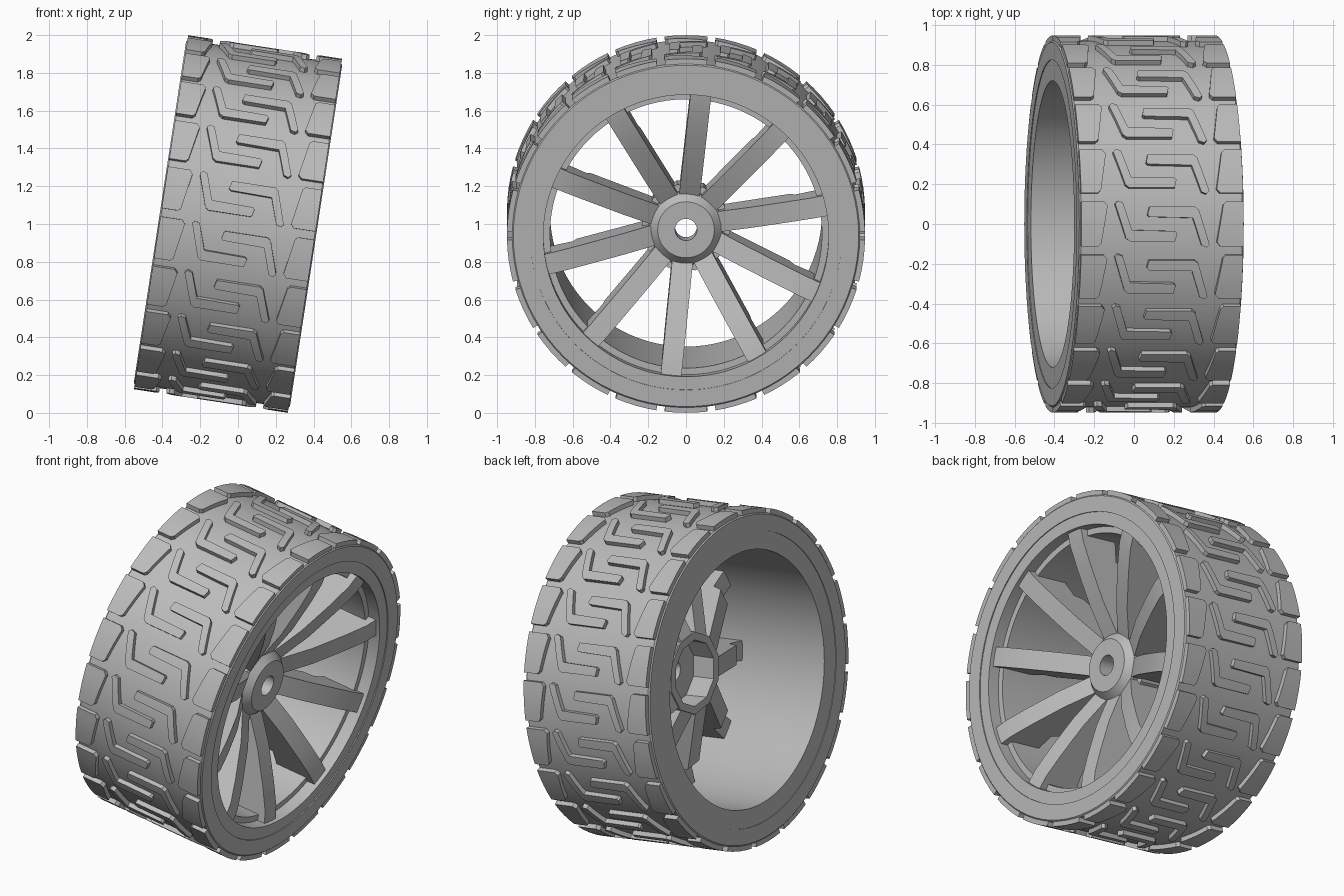
import bpy, bmesh
from math import sin, cos, tau, radians
from mathutils import Matrix, Vector

if "Cube" in bpy.data.objects:
    bpy.data.objects.remove(bpy.data.objects["Cube"])

TILT = Matrix.Translation((0, 0, 1)) @ Matrix.Rotation(radians(8.7), 4, 'Y')
SPOKES, PITCHES = 10, 22
BASE_R, TREAD_R = 0.922, 0.948

grey = bpy.data.materials.new("plain_grey")
grey.use_nodes = True
grey.diffuse_color = (0.5, 0.5, 0.5, 1)
grey.node_tree.nodes["Principled BSDF"].inputs["Base Color"].default_value = (0.5, 0.5, 0.5, 1)


def finish(name, bm, smooth=True):
    """Tilt the wheel part into place and make it an object."""
    bmesh.ops.recalc_face_normals(bm, faces=bm.faces)
    bm.transform(TILT)
    mesh = bpy.data.meshes.new(name)
    bm.to_mesh(mesh)
    bm.free()
    mesh.materials.append(grey)
    ob = bpy.data.objects.new(name, mesh)
    bpy.context.collection.objects.link(ob)
    if smooth:
        bpy.ops.object.select_all(action='DESELECT')
        ob.select_set(True)
        bpy.context.view_layer.objects.active = ob
        bpy.ops.object.shade_smooth_by_angle(angle=radians(25))
    return ob


def lathe(name, profile, steps, smooth=True, turn=0):
    """Spin a closed (axial, radius) profile around the axle."""
    bm = bmesh.new()
    rings = []
    for i in range(steps):
        a = tau * i / steps + turn
        rings.append([bm.verts.new((d, r * sin(a), r * cos(a))) for d, r in profile])
    n = len(profile)
    for i in range(steps):
        p, q = rings[i], rings[(i + 1) % steps]
        for j in range(n):
            k = (j + 1) % n
            bm.faces.new((p[j], p[k], q[k], q[j]))
    return finish(name, bm, smooth)


def tread(name, outlines):
    """Raise flat (axial, around) outlines and wrap them round the tyre."""
    bm = bmesh.new()
    for pitch in range(PITCHES):
        turn = tau * pitch / PITCHES
        for outline in outlines:
            part = bmesh.new()
            part.faces.new([part.verts.new((d, v, 0)) for d, v in outline])
            for cut in (-0.06, 0, 0.06):
                bmesh.ops.bisect_plane(part, geom=part.verts[:] + part.edges[:] + part.faces[:],
                                       plane_co=(0, cut, 0), plane_no=(0, 1, 0))
            top = bmesh.ops.extrude_face_region(part, geom=part.faces[:])["geom"]
            raised = {g for g in top if isinstance(g, bmesh.types.BMVert)}
            for v in part.verts:
                r = TREAD_R if v in raised else BASE_R - 0.008
                a = turn + v.co.y / BASE_R
                v.co = Vector((v.co.x, r * sin(a), r * cos(a)))
            piece = bpy.data.meshes.new("piece")
            part.to_mesh(piece)
            part.free()
            bm.from_mesh(piece)
            bpy.data.meshes.remove(piece)
    return finish(name, bm)


def with_opposite(outline):
    return [outline, [(-d, -v) for d, v in outline]]


# Tyre body and rim barrel
lathe("tyre", [(-0.418, 0.825), (-0.418, 0.914), (-0.41, BASE_R), (0.41, BASE_R),
               (0.418, 0.914), (0.418, 0.825)], 88)
lathe("rim", [(-0.414, 0.72), (-0.414, 0.83), (0.412, 0.83), (0.412, 0.755),
              (0.34, 0.755), (0.34, 0.72)], 88)

# Tread: interlocking hooked bars and shoulder blocks
tread("hooked_tread_bars", with_opposite(
    [(-0.24, 0.10), (-0.225, 0.115), (-0.20, 0.105), (-0.155, -0.03), (0.065, -0.035),
     (0.075, -0.045), (0.065, -0.085), (-0.165, -0.085), (-0.185, -0.07)]))
tread("shoulder_blocks", with_opposite(
    [(-0.412, 0.11), (-0.295, 0.11), (-0.278, 0.09), (-0.31, -0.095),
     (-0.325, -0.11), (-0.412, -0.11)]))

# Hub: bevelled front boss with axle hole, ten-sided cup behind
lathe("hub_boss", [(0.20, 0.058), (0.20, 0.15), (0.15, 0.197), (0.08, 0.197), (0.08, 0.058)], 48)
lathe("hub_cup", [(0.12, 0.19), (0.12, 0.235), (-0.06, 0.23), (-0.06, 0.185)],
      SPOKES, False, radians(24))

# Spokes: deep curved blades, stepped at the back
blade = [(0.16, 0.18), (0.25, 0.35), (0.33, 0.55), (0.375, 0.68), (0.39, 0.77), (0.14, 0.74),
         (0.14, 0.60), (0.08, 0.58), (-0.06, 0.20)]
bm = bmesh.new()
for i in range(SPOKES):
    place = Matrix.Rotation(tau * i / SPOKES - radians(6), 4, 'X')
    face = bm.faces.new([bm.verts.new(place @ Vector((d, -0.055, r))) for d, r in blade])
    out = bmesh.ops.extrude_face_region(bm, geom=[face])["geom"]
    bmesh.ops.translate(bm, verts=[g for g in out if isinstance(g, bmesh.types.BMVert)],
                        vec=place.to_3x3() @ Vector((0, 0.11, 0)))
finish("spokes", bm)
